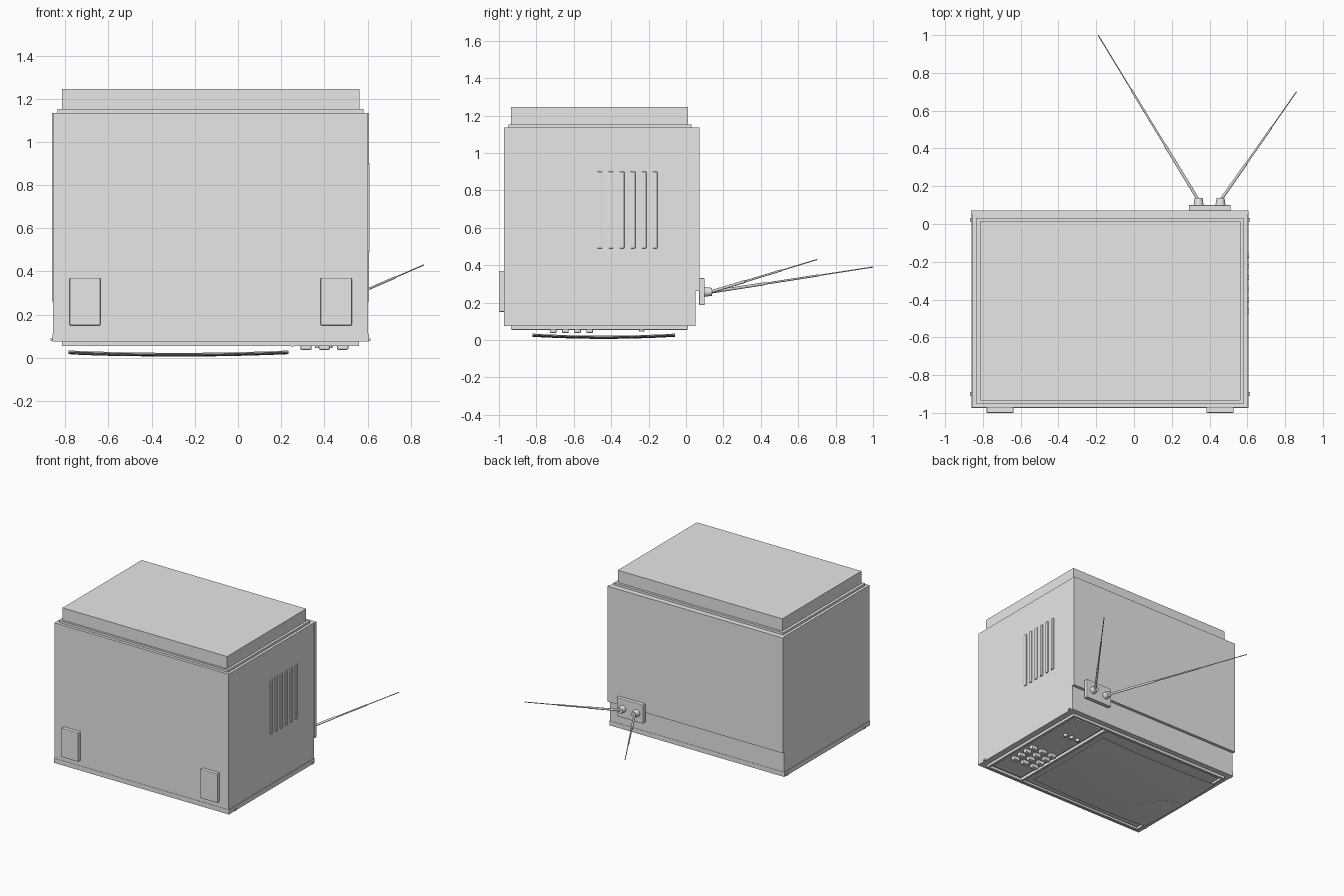
import bpy, bmesh, math
from mathutils import Vector

old = bpy.data.objects.get("Cube")
if old:
    bpy.data.objects.remove(old, do_unlink=True)

grey = bpy.data.materials.new("plain_grey")
grey.use_nodes = True
grey.diffuse_color = (0.8, 0.8, 0.8, 1)
grey.node_tree.nodes["Principled BSDF"].inputs["Base Color"].default_value = (0.8, 0.8, 0.8, 1)


def finish(name, bm, smooth=False):
    bmesh.ops.recalc_face_normals(bm, faces=bm.faces)
    mesh = bpy.data.meshes.new(name)
    bm.to_mesh(mesh)
    bm.free()
    mesh.materials.append(grey)
    obj = bpy.data.objects.new(name, mesh)
    bpy.context.collection.objects.link(obj)
    if smooth:
        bpy.ops.object.select_all(action='DESELECT')
        obj.select_set(True)
        bpy.context.view_layer.objects.active = obj
        bpy.ops.object.shade_smooth_by_angle(angle=math.radians(40))
    return obj


def box(name, x, y, z, bevel=0):
    """Box from (low, high) spans along each axis."""
    bm = bmesh.new()
    bmesh.ops.create_cube(bm, size=1)
    for v in bm.verts:
        v.co = [s[0] + (c + 0.5) * (s[1] - s[0]) for c, s in zip(v.co, (x, y, z))]
    if bevel:
        bmesh.ops.bevel(bm, geom=bm.edges[:], offset=bevel, segments=2, affect='EDGES', profile=0.5)
    return finish(name, bm)


def rod(name, a, b, r1, r2, sides=16):
    """Tapered cylinder between two points."""
    a, b = Vector(a), Vector(b)
    bm = bmesh.new()
    bmesh.ops.create_cone(bm, cap_ends=True, segments=sides, radius1=r1, radius2=r2, depth=(b - a).length)
    turn = (b - a).to_track_quat('Z', 'Y')
    for v in bm.verts:
        v.co = turn @ v.co + (a + b) / 2
    return finish(name, bm, True)


def frame(name, x, y, z, w):
    """Rectangular ring of four bars."""
    box(name + "_right", (x[0], x[0] + w), y, z)
    box(name + "_left", (x[1] - w, x[1]), y, z)
    box(name + "_lower", (x[0] + w, x[1] - w), (y[0], y[0] + w), z)
    box(name + "_upper", (x[0] + w, x[1] - w), (y[1] - w, y[1]), z)


# Cabinet, lying on its screen
box("cabinet", (-0.857, 0.602), (-0.972, 0.05), (0.11, 1.135))
box("cabinet_rim", (-0.86, 0.606), (-0.974, 0.052), (0.075, 0.11))
box("top_cover", (-0.862, 0.607), (0.05, 0.072), (0.262, 1.135))
box("rear_step", (-0.836, 0.582), (-0.95, 0.03), (1.13, 1.152))
box("rear_housing", (-0.815, 0.563), (-0.935, 0.012), (1.15, 1.245))

# Feet on the underside of the set
for side, x in (("right", (-0.78, -0.638)), ("left", (0.383, 0.527))):
    box("foot_" + side, x, (-1.0, -0.97), (0.15, 0.37), 0.004)

# Vent ribs and corner clips
for i in range(6):
    y = -0.166 - i * 0.059
    box(f"vent_rib_{i}", (0.598, 0.61), (y - 0.013, y + 0.013), (0.49, 0.9), 0.003)
for y in (0.022, -0.9):
    for side, x in (("right", (-0.868, -0.855)), ("left", (0.6, 0.613))):
        box("clip_" + side, x, (y - 0.01, y + 0.01), (0.078, 0.09))

# Face panel: trim, screen surround, control panel and divider
frame("face_trim", (-0.815, 0.56), (-0.935, 0.012), (0.055, 0.08), 0.016)
box("screen_surround", (-0.785, 0.235), (-0.905, -0.015), (0.06, 0.08))
box("control_panel", (0.275, 0.53), (-0.9, -0.03), (0.064, 0.08))
box("divider", (0.246, 0.26), (-0.93, 0.005), (0.053, 0.08))


# Domed screen sheet
SX, SY, CX, CY = 0.51, 0.38, -0.275, -0.44


def dome(x, y):
    u, v = (x - CX) / SX, (y - CY) / SY
    return 0.006 + 0.011 * (u * u + v * v)


def sheet(bm, thick, drop=0.0):
    """Bend a flat mesh onto the dome and give it thickness."""
    for v in bm.verts:
        v.co.z = dome(v.co.x, v.co.y) - drop
    ext = bmesh.ops.extrude_face_region(bm, geom=bm.faces[:])["geom"]
    for v in ext:
        if isinstance(v, bmesh.types.BMVert):
            v.co.z += thick


bm = bmesh.new()
bmesh.ops.create_grid(bm, x_segments=20, y_segments=16, size=1)
for v in bm.verts:
    v.co.x, v.co.y = CX + SX * v.co.x, CY + SY * v.co.y
sheet(bm, 0.006)
finish("screen", bm, True)

# Curved glint near the screen corner
bm = bmesh.new()
corners = [Vector(p) for p in ((-0.71, -0.78, 0), (-0.5, -0.64, 0), (-0.75, -0.39, 0))]
centre = sum(corners, Vector()) / 3
outline = []
for i, bulge in enumerate((0.02, 0.05, 0.02)):
    a, b = corners[i], corners[(i + 1) % 3]
    out = ((a + b) / 2 - centre).normalized()
    for k in range(8):
        t = k / 8
        outline.append(bm.verts.new(a.lerp(b, t) + out * bulge * math.sin(math.pi * t)))
hub = bm.verts.new(centre)
for i, v in enumerate(outline):
    bm.faces.new((hub, v, outline[(i + 1) % len(outline)]))
sheet(bm, 0.002, 0.001)
finish("screen_glint", bm)

# Buttons and indicator knobs
for col in range(3):
    for row in range(4):
        x, y = 0.315 + 0.085 * col, -0.71 + 0.065 * row
        box(f"button_{col}_{row}", (x - 0.026, x + 0.026), (y - 0.018, y + 0.018), (0.037, 0.068), 0.006)
    x = 0.315 + 0.055 * col
    rod(f"knob_{col}", (x, -0.237, 0.068), (x, -0.237, 0.045), 0.016, 0.013)

# Aerial plate, sockets and telescopic rods
box("aerial_plate", (0.29, 0.512), (0.07, 0.1), (0.187, 0.33), 0.004)
for side, x, tip in (("right", 0.342, (-0.19, 1.0, 0.39)), ("left", 0.458, (0.86, 0.7, 0.43))):
    rod("aerial_socket_" + side, (x, 0.095, 0.257), (x, 0.138, 0.257), 0.027, 0.021, 24)
    base, end = Vector((x, 0.125, 0.255)), Vector(tip)
    for k, r in enumerate((0.008, 0.0055, 0.003)):
        rod(f"aerial_{side}_{k}", base.lerp(end, k / 3), base.lerp(end, (k + 1) / 3), r, r, 10)
